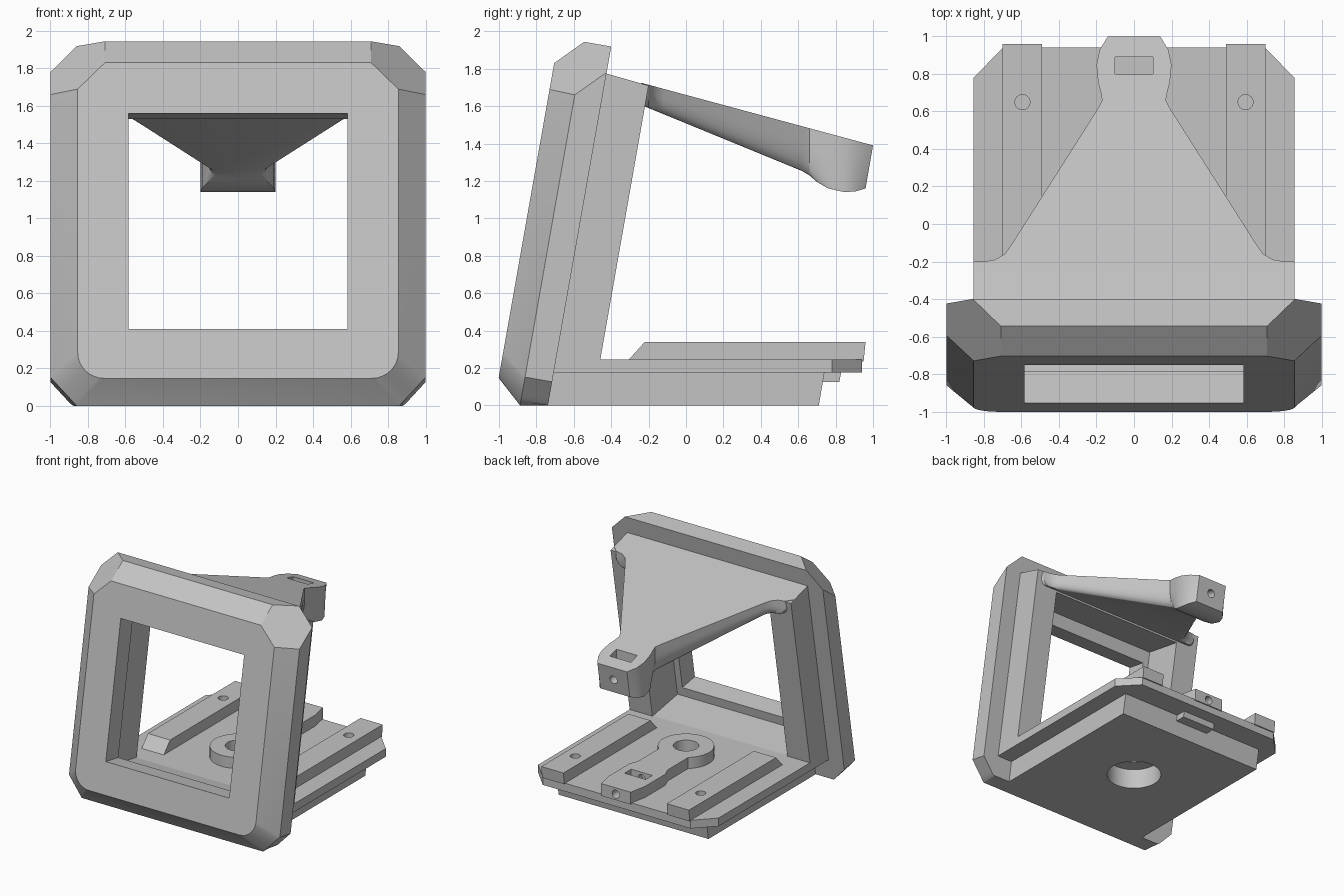
import bpy, bmesh, math
from mathutils import Vector

cube = bpy.data.objects.get("Cube")
if cube:
    bpy.data.objects.remove(cube, do_unlink=True)

grey = bpy.data.materials.new("light grey plastic")
grey.use_nodes = True
grey.diffuse_color = (0.55, 0.55, 0.55, 1)
grey.node_tree.nodes["Principled BSDF"].inputs["Base Color"].default_value = (0.55, 0.55, 0.55, 1)

TILT = math.radians(10)
S, C = math.sin(TILT), math.cos(TILT)


def tilted(x, u, n):
    """Point in the leaning frame: u runs up it, n runs through it."""
    return Vector((x, u * S + n * C, u * C - n * S))


def loft(name, rings):
    """Closed solid through rings that share a point count."""
    bm = bmesh.new()
    rows = [[bm.verts.new(p) for p in ring] for ring in rings]
    for a, b in zip(rows, rows[1:]):
        for i in range(len(a)):
            j = (i + 1) % len(a)
            bm.faces.new((a[i], a[j], b[j], b[i]))
    bm.faces.new(rows[0])
    bm.faces.new(rows[-1])
    bmesh.ops.recalc_face_normals(bm, faces=bm.faces)
    mesh = bpy.data.meshes.new(name)
    bm.to_mesh(mesh)
    bm.free()
    mesh.materials.append(grey)
    obj = bpy.data.objects.new(name, mesh)
    bpy.context.collection.objects.link(obj)
    return obj


def plan(name, pts, z0, z1):
    return loft(name, [[(x, y, z) for x, y in pts] for z in (z0, z1)])


def side(name, pts, x0, x1):
    return loft(name, [[(x, y, z) for y, z in pts] for x in (x0, x1)])


def box(name, x0, x1, y0, y1, z0, z1):
    return plan(name, [(x0, y0), (x1, y0), (x1, y1), (x0, y1)], z0, z1)


def circle(r, count=40):
    return [(r * math.cos(i * math.tau / count), r * math.sin(i * math.tau / count))
            for i in range(count)]


def post(name, x, y, r, z0, z1):
    return plan(name, [(x + a, y + b) for a, b in circle(r)], z0, z1)


def bolt(name, z, r, y0, y1, drop=0):
    """Cylinder along y, optionally descending towards the back."""
    return loft(name, [[(a, y, zc + b) for a, b in circle(r, 24)]
                       for y, zc in ((y0, z), (y1, z - drop))])


def tilted_box(name, w, u0, u1, n0, n1):
    return loft(name, [[tilted(x, u, n) for x, u in ((-w, u0), (w, u0), (w, u1), (-w, u1))]
                       for n in (n0, n1)])


def cut(obj, *cutters):
    for c in cutters:
        c.hide_render = True
        mod = obj.modifiers.new("cut", "BOOLEAN")
        mod.operation = "DIFFERENCE"
        mod.solver = "EXACT"
        mod.object = c
        bpy.context.view_layer.objects.active = obj
        bpy.ops.object.modifier_apply(modifier=mod.name)
        bpy.data.objects.remove(c, do_unlink=True)


# Leaning front frame with a wide bevel and soft lower corners
STEPS = 8


def frame_ring(n, top, shoulder, corner):
    half = [top, shoulder] + corner
    outline = half + [(-x, u) for x, u in reversed(half)]
    pts = [tilted(x, u, n) for x, u in outline]
    for p in pts:
        p.z = max(p.z, 0)
    return pts


arc, chamfer = [], []
for i in range(STEPS + 1):
    t = i / STEPS
    a = t * math.pi / 2
    arc.append((0.715 + 0.14 * math.cos(a), 0.111 - 0.14 * math.sin(a)))
    chamfer.append((1 - 0.14 * t, -0.154 * t))
frame = loft("front_frame", [
    frame_ring(-1.012, (0.71, 1.68), (0.855, 1.537), arc),
    frame_ring(-0.874, (0.71, 1.82), (1, 1.532), chamfer),
    frame_ring(-0.727, (0.86, 1.82), (1, 1.68), chamfer)])


def opening():
    return tilted_box("opening_cutter", 0.64, 0.16, 1.52, -0.84, -0.3)


cut(frame, tilted_box("window_cutter", 0.585, 0.238, 1.406, -1.1, -0.8), opening())

# Ring behind the frame that carries the base and the arm
rings = []
for n, top in ((-0.74, 1.675), (-0.494, 1.649)):
    low = (0.175 + S * n) / C
    rings.append([tilted(x, u, n) for x, u in
                  ((-0.855, low), (0.855, low), (0.855, top), (-0.855, top))])
rear_ring = loft("rear_ring", rings)
cut(rear_ring, opening())

# Base plate and the slab below it
plate = plan("base_plate", [(-0.855, -0.74), (0.855, -0.74), (0.855, 0.78), (0.7, 0.94),
                            (-0.7, 0.94), (-0.855, 0.78)], 0.175, 0.245)
slab = side("base_slab", [(-0.76, 0), (0.71, 0), (0.74, 0.175), (-0.74, 0.175)], -0.71, 0.71)
cut(slab, post("bore_cutter", 0, 0, 0.22, -0.1, 0.3))
cut(plate, post("hole_cutter", 0, 0, 0.1, 0.1, 0.3))

# Two rails with screw holes
for label, s in (("left", 1), ("right", -1)):
    rail = side(label + "_rail", [(-0.31, 0.24), (0.95, 0.24), (0.96, 0.34), (-0.22, 0.34)],
                s * 0.49, s * 0.70)
    cut(rail, post("screw_cutter", s * 0.595, 0.65, 0.04, 0.26, 0.4))

# Keyhole boss: ring joined to a rear clamp tab
a0 = math.asin(0.14 / 0.22)
boss_pts = []
for i in range(33):
    a = math.pi / 2 + a0 + i * (math.tau - 2 * a0) / 32
    boss_pts.append((0.22 * math.cos(a), 0.22 * math.sin(a)))
boss_pts += [(0.14, 0.45), (0.17, 0.52), (0.17, 0.8), (0.14, 0.95),
             (-0.14, 0.95), (-0.17, 0.8), (-0.17, 0.52), (-0.14, 0.45)]
boss = plan("base_boss", boss_pts, 0.235, 0.34)
cut(boss, post("hole_cutter", 0, 0, 0.1, 0.1, 0.5),
    box("nut_cutter", -0.1, 0.1, 0.6, 0.69, 0.25, 0.5),
    bolt("bolt_cutter", 0.285, 0.035, 0.55, 1.1))
side("tab_foot", [(0.70, 0.125), (0.82, 0.125), (0.83, 0.18), (0.70, 0.18)], -0.16, 0.16)


# Tapering arm, round underneath, ending in a clamp hub
def arm_ring(y, w, low, inset, lean=0):
    top = 1.775 - 0.27 * (y + 0.425)
    half = [(w, 0)]
    for i in range(7):
        a = i * math.pi / 12
        half.append((w - inset * (1 - math.cos(a)), 0.35 + 0.65 * math.sin(a)))
    outline = half + [(-x, t) for x, t in reversed(half)]
    return [(x, y - lean * t, top + (low - top) * t) for x, t in outline]


stations = [(-0.24, 0.85, 0.06), (-0.2, 0.80, 0.07), (-0.19, 0.74, 0.07), (-0.16, 0.69, 0.07),
            (-0.12, 0.66, 0.07), (0.62, 0.19, 0.07)]
arm_rings = [arm_ring(y, w, 1.59 - 0.41 * (y + 0.2), inset) for y, w, inset in stations]
hub = [(0.66, 0.17, 1.23, 0.05), (0.70, 0.177, 1.195, 0.02), (0.76, 0.192, 1.16, 0),
       (0.85, 0.2, 1.14, 0), (0.93, 0.183, 1.145, 0), (1.0, 0.14, 1.16, 0)]
arm_rings += [arm_ring(y, w, low, inset, 0.04 * max(0, (y - 0.85) / 0.15))
              for y, w, low, inset in hub]
arm = loft("top_arm", arm_rings)
cut(arm, box("nut_cutter", -0.1, 0.1, 0.80, 0.89, 1.22, 1.6),
    bolt("bolt_cutter", 1.33, 0.035, 0.75, 1.1, 0.08))

# Smooth the rounded parts and keep the creases crisp
bpy.ops.object.select_all(action="DESELECT")
for obj in bpy.context.collection.objects:
    if obj.type == "MESH" and obj.data.materials and obj.data.materials[0] == grey:
        obj.select_set(True)
        bpy.context.view_layer.objects.active = obj
bpy.ops.object.shade_smooth_by_angle(angle=math.radians(25))
